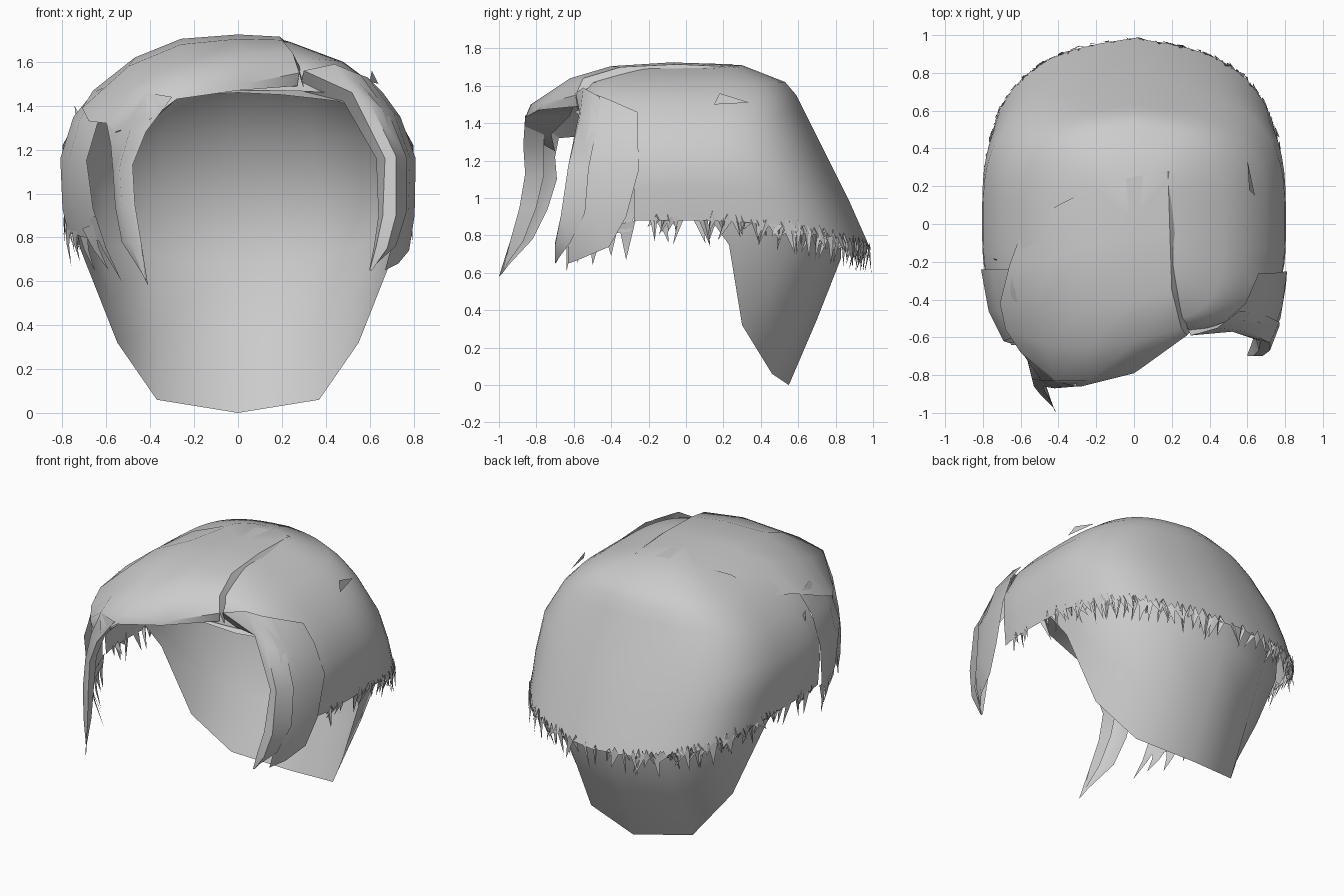
import bpy, math, random
from mathutils import Vector

random.seed(4)
grey = bpy.data.materials.new("hair grey")
grey.diffuse_color = (0.6, 0.6, 0.6, 1)


def make(name, verts, faces, angle=50):
    me = bpy.data.meshes.new(name)
    me.from_pydata(verts, [], faces)
    me.materials.append(grey)
    ob = bpy.data.objects.new(name, me)
    bpy.context.collection.objects.link(ob)
    bpy.ops.object.select_all(action='DESELECT')
    bpy.context.view_layer.objects.active = ob
    ob.select_set(True)
    bpy.ops.object.shade_smooth_by_angle(angle=math.radians(angle))
    return ob


def sheet(name, rows):
    """Surface through rows of points, all rows the same length."""
    n = len(rows[0])
    verts = [p for r in rows for p in r]
    faces = [(i * n + j, i * n + j + 1, (i + 1) * n + j + 1, (i + 1) * n + j)
             for i in range(len(rows) - 1) for j in range(n - 1)]
    return make(name, verts, faces)


# Cap rings: half width, front y, back y, then front, side and back heights
RINGS = [(.02, -.03, .03, 1.72, 1.72, 1.72),
         (.24, -.30, .30, 1.69, 1.69, 1.71),
         (.48, -.52, .53, 1.62, 1.60, 1.62),
         (.60, -.57, .59, 1.56, 1.51, 1.55),
         (.70, -.58, .63, 1.47, 1.40, 1.47),
         (.80, -.60, .745, 1.24, 1.22, 1.24),
         (.805, -.60, .87, 1.05, 1.05, 0.99),
         (.79, -.60, .985, .88, .88, .73)]
COLS = 64


def ring_point(ring, th):
    """Squarish ring with a slight peak at the middle of the back."""
    a, yf, yb, zf, zs, zb = ring
    s, c = math.sin(th), math.cos(th)
    e = 2 / 3.2
    x = a * math.copysign(abs(s) ** e, s)
    y = abs(c) ** e
    if c > 0:
        y = yb * (.88 * y + .12 * (1 - abs(x) / a))
    else:
        y *= yf
    z = zs + ((zb if c > 0 else zf) - zs) * abs(c) ** 1.7
    return Vector((x, y, z))


# Main cap, open at the face
verts = [ring_point(r, 2 * math.pi * j / COLS) for r in RINGS for j in range(COLS)]
faces = [tuple(reversed(range(COLS)))]
for i in range(len(RINGS) - 1):
    for j in range(COLS):
        k = (j + 1) % COLS
        f = (i * COLS + j, (i + 1) * COLS + j, (i + 1) * COLS + k, i * COLS + k)
        if i < 4 or sum(verts[v].y for v in f) / 4 > -.29:
            faces.append(f)
make("hair_cap", verts, faces)

# Ragged ends along the lower edge
verts, faces = [], []
for i in range(110):
    th = -1.72 + 3.44 * (i + random.random()) / 110
    p = ring_point(RINGS[-1], th)
    q = ring_point(RINGS[-1], th + .02)
    side = (q - p).normalized()
    out = Vector((p.x, p.y * .8, 0)).normalized()
    w = random.uniform(.012, .026)
    tip = (p + out * random.uniform(-.05, .015) + side * random.uniform(-.05, .05)
           - Vector((0, 0, random.uniform(.03, .14))))
    up = p + Vector((0, 0, random.uniform(.02, .06))) + out * random.uniform(-.01, .01)
    n = len(verts)
    verts += [up, p - side * w + out * .005, tip, p + side * w]
    faces += [(n, n + 1, n + 2), (n, n + 2, n + 3)]
make("ragged_ends", verts, faces, 20)

# Scalp lining: hangs as the nape panel and runs over the head to the hairline
half = [[(0, .55, 0), (.37, .46, .06), (.55, .30, .32), (.72, .23, .75), (.76, .05, 1.0)],
        [(0, .70, .35), (.37, .61, .38), (.58, .45, .52), (.73, .27, .82), (.76, .06, 1.03)],
        [(0, .83, .68), (.37, .75, .70), (.62, .58, .78), (.74, .33, .92), (.77, .07, 1.06)],
        [(0, .83, 1.0), (.36, .76, 1.0), (.62, .60, 1.0), (.74, .36, 1.05), (.77, .06, 1.12)],
        [(0, .70, 1.27), (.34, .64, 1.26), (.58, .48, 1.25), (.71, .26, 1.22), (.75, -.03, 1.21)],
        [(0, .52, 1.50), (.30, .47, 1.49), (.53, .32, 1.45), (.65, .10, 1.39), (.71, -.15, 1.30)],
        [(0, .20, 1.65), (.25, .15, 1.63), (.45, .00, 1.57), (.59, -.13, 1.47), (.67, -.28, 1.36)],
        [(0, -.25, 1.62), (.22, -.25, 1.60), (.42, -.28, 1.52), (.55, -.36, 1.44), (.62, -.42, 1.36)],
        [(0, -.60, 1.46), (.20, -.58, 1.45), (.38, -.56, 1.43), (.46, -.52, 1.42), (.51, -.48, 1.40)]]
sheet("scalp_lining", [[(-x, y, z) for x, y, z in reversed(r[1:])] + r for r in half])

# Swept fringe overlapping the cap from the parting, rolled under at the front
sheet("swept_fringe", [
    [(.18, .28, 1.70), (0, .25, 1.715), (-.2, .2, 1.70), (-.40, .1, 1.645), (-.58, 0, 1.52)],
    [(.19, -.05, 1.715), (0, -.08, 1.725), (-.26, -.12, 1.705), (-.47, -.2, 1.62), (-.66, -.22, 1.47)],
    [(.20, -.35, 1.70), (0, -.40, 1.705), (-.26, -.45, 1.68), (-.50, -.45, 1.58), (-.71, -.42, 1.39)],
    [(.25, -.55, 1.64), (.02, -.62, 1.64), (-.24, -.65, 1.60), (-.47, -.64, 1.49), (-.68, -.56, 1.33)],
    [(.28, -.59, 1.55), (.03, -.77, 1.50), (-.24, -.83, 1.50), (-.42, -.83, 1.46), (-.60, -.68, 1.32)],
    [(.27, -.58, 1.49), (.0, -.79, 1.47), (-.28, -.86, 1.43), (-.40, -.86, 1.34), (-.56, -.72, 1.28)],
    [(.25, -.54, 1.48), (0, -.60, 1.49), (-.29, -.62, 1.44), (-.38, -.72, 1.34), (-.48, -.70, 1.25)]])

# Parting step down to the cap
sheet("parting_edge", [[(.18, .28, 1.70), (.19, -.05, 1.715), (.20, -.35, 1.70), (.25, -.55, 1.64), (.28, -.59, 1.55)],
                       [(.20, .28, 1.68), (.22, -.05, 1.69), (.235, -.35, 1.65), (.28, -.54, 1.58), (.30, -.57, 1.48)]])

# Long lock falling in front of the face
sheet("long_front_lock", [
    [(-.34, -.76, 1.40), (-.30, -.86, 1.44), (-.42, -.83, 1.46), (-.60, -.68, 1.32)],
    [(-.44, -.76, 1.27), (-.42, -.87, 1.28), (-.49, -.83, 1.30), (-.58, -.70, 1.22)],
    [(-.50, -.76, 1.12), (-.48, -.86, 1.13), (-.54, -.82, 1.12), (-.57, -.69, 1.10)],
    [(-.49, -.80, .95), (-.47, -.89, .95), (-.53, -.86, .95), (-.56, -.74, .94)],
    [(-.46, -.87, .77), (-.44, -.94, .77), (-.49, -.91, .77), (-.53, -.82, .78)],
    [(-.42, -.99, .60), (-.41, -1.0, .58), (-.42, -.98, .60), (-.44, -.95, .64)]])

# Right locks framing the face
sheet("front_side_lock_right", [
    [(.28, -.54, 1.47), (.30, -.59, 1.56), (.44, -.55, 1.59), (.56, -.46, 1.54)],
    [(.48, -.50, 1.42), (.52, -.57, 1.46), (.60, -.57, 1.42), (.69, -.48, 1.36)],
    [(.63, -.54, 1.16), (.67, -.62, 1.16), (.72, -.63, 1.17), (.77, -.52, 1.16)],
    [(.64, -.58, .90), (.66, -.67, .90), (.72, -.67, .90), (.77, -.54, .92)],
    [(.62, -.64, .76), (.63, -.70, .76), (.68, -.70, .75), (.72, -.62, .76)],
    [(.60, -.69, .66), (.60, -.70, .65), (.61, -.70, .65), (.63, -.68, .68)]])
sheet("rear_side_lock_right", [
    [(.50, -.50, 1.56), (.59, -.42, 1.53), (.66, -.26, 1.46)],
    [(.66, -.52, 1.38), (.71, -.44, 1.37), (.74, -.26, 1.35)],
    [(.74, -.56, 1.15), (.785, -.44, 1.16), (.81, -.25, 1.16)],
    [(.73, -.61, .90), (.775, -.50, .90), (.805, -.32, .90)],
    [(.70, -.63, .76), (.75, -.54, .74), (.78, -.41, .74)],
    [(.67, -.63, .65), (.69, -.60, .66), (.73, -.55, .68)]])

# Left side hair, continuing the cap forward under the fringe
sheet("side_hair_left", [
    [(-.55, -.52, 1.47), (-.62, -.40, 1.48), (-.66, -.24, 1.46)],
    [(-.64, -.60, 1.32), (-.72, -.46, 1.34), (-.75, -.24, 1.35)],
    [(-.69, -.62, 1.15), (-.77, -.46, 1.16), (-.81, -.24, 1.16)],
    [(-.66, -.63, .93), (-.755, -.48, .93), (-.80, -.27, .93)],
    [(-.61, -.63, .78), (-.70, -.51, .80), (-.775, -.30, .82)]])

# Pointed strand ends below the left side hair: tip and top edge
for i, (tip, a, b) in enumerate([
        ((-.53, -.64, .60), (-.65, -.64, .90), (-.68, -.58, .88)),
        ((-.59, -.58, .65), (-.66, -.60, .86), (-.71, -.53, .84)),
        ((-.65, -.50, .64), (-.69, -.52, .84), (-.73, -.44, .84)),
        ((-.72, -.40, .69), (-.73, -.45, .85), (-.76, -.36, .86)),
        ((-.76, -.32, .67), (-.76, -.36, .86), (-.785, -.27, .88))]):
    mid = [tuple(.5 * (u + v) + d for u, v, d in zip(tip, p, (-.01, 0, 0))) for p in (a, b)]
    make(f"strand_end_{i + 1}", [a, b, mid[0], mid[1], tip], [(0, 1, 3, 2), (2, 3, 4)])

# Small flyaway slivers on the sides
verts, faces = [], []
for a, b, c in [((-.73, -.2, 1.24), (-.70, -.2, 1.32), (-.745, -.18, 1.40)),
                ((.64, .15, 1.50), (.60, .34, 1.51), (.61, .18, 1.56))]:
    n = len(verts)
    verts += [a, b, c]
    faces.append((n, n + 1, n + 2))
make("flyaway_slivers", verts, faces)
